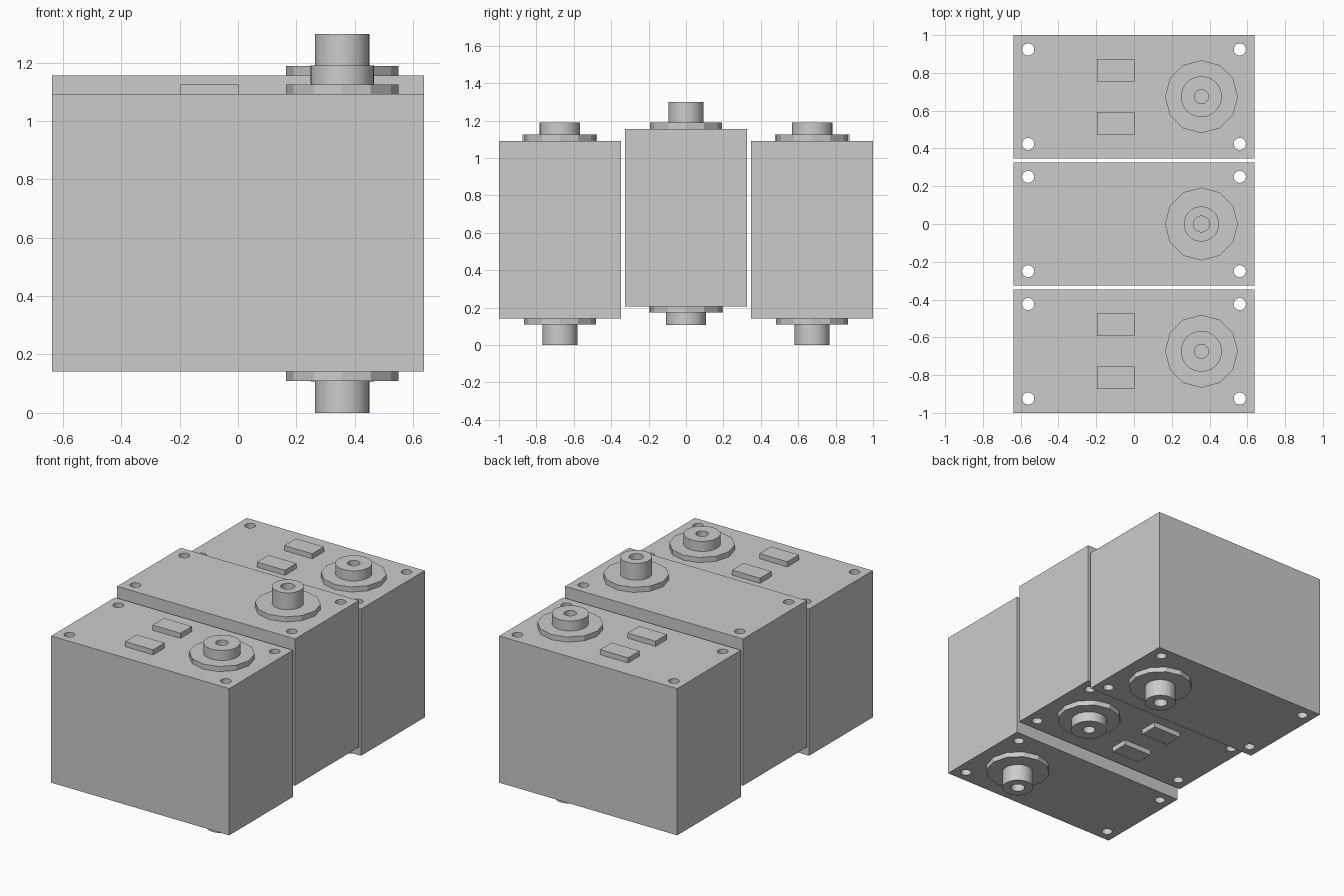
import bpy, bmesh, math
from mathutils import Matrix, Vector

cube = bpy.data.objects.get("Cube")
if cube:
    bpy.data.objects.remove(cube, do_unlink=True)

grey = bpy.data.materials.new("light grey")
grey.use_nodes = True
COLOR = (0.6, 0.6, 0.6, 1)
grey.diffuse_color = COLOR
grey.node_tree.nodes["Principled BSDF"].inputs["Base Color"].default_value = COLOR

LENGTH, WIDTH, HEIGHT = 1.275, 0.652, 0.95
HOLE_X, HOLE_Y = 0.56, 0.25
SHAFT_X = 0.357


def finish(name, bm, smooth=False):
    bmesh.ops.recalc_face_normals(bm, faces=bm.faces)
    mesh = bpy.data.meshes.new(name)
    bm.to_mesh(mesh)
    bm.free()
    mesh.materials.append(grey)
    obj = bpy.data.objects.new(name, mesh)
    bpy.context.collection.objects.link(obj)
    if smooth:
        bpy.ops.object.select_all(action='DESELECT')
        obj.select_set(True)
        bpy.context.view_layer.objects.active = obj
        bpy.ops.object.shade_smooth_by_angle(angle=math.radians(30))
    return obj


def add_box(bm, center, size):
    bmesh.ops.create_cube(bm, size=1, matrix=Matrix.LocRotScale(Vector(center), None, Vector(size)))


def add_cylinder(bm, x, y, z0, z1, radius, sides):
    bmesh.ops.create_cone(bm, cap_ends=True, segments=sides, radius1=radius, radius2=radius,
                          depth=abs(z1 - z0), matrix=Matrix.Translation((x, y, (z0 + z1) / 2)))


def make_hub(name, y, base, end, radius, bore):
    """Round boss with a blind bore, spun from its half profile."""
    bm = bmesh.new()
    floor = base + (end - base) * 0.1
    profile = [(radius, base), (radius, end), (bore, end), (bore, floor), (0, floor)]
    verts = [bm.verts.new((SHAFT_X + r, y, z)) for r, z in profile]
    edges = [bm.edges.new(pair) for pair in zip(verts, verts[1:])]
    bmesh.ops.spin(bm, geom=verts + edges, cent=(SHAFT_X, y, 0), axis=(0, 0, 1),
                   angle=math.tau, steps=40)
    bmesh.ops.remove_doubles(bm, verts=bm.verts, dist=0.0005)
    finish(name, bm, smooth=True)


def make_body(name, y, bottom):
    """Block with a screw hole running through each corner."""
    bm = bmesh.new()
    add_box(bm, (0, y, bottom + HEIGHT / 2), (LENGTH, WIDTH, HEIGHT))
    body = finish(name, bm)
    bm = bmesh.new()
    for sx in (-1, 1):
        for sy in (-1, 1):
            add_cylinder(bm, sx * HOLE_X, y + sy * HOLE_Y, bottom - 0.1, bottom + HEIGHT + 0.1, 0.032, 24)
    cutter = finish("hole_cutter", bm)
    cutter.hide_render = True
    mod = body.modifiers.new("holes", 'BOOLEAN')
    mod.operation, mod.solver, mod.object = 'DIFFERENCE', 'EXACT', cutter
    bpy.ops.object.select_all(action='DESELECT')
    body.select_set(True)
    bpy.context.view_layer.objects.active = body
    bpy.ops.object.modifier_apply(modifier=mod.name)
    bpy.data.objects.remove(cutter, do_unlink=True)
    bpy.ops.object.shade_smooth_by_angle(angle=math.radians(30))


def make_unit(prefix, y, bottom, flipped):
    """One housing; the short hub and two pads share a side, the long hub is opposite."""
    make_body(prefix + "_body", y, bottom)
    top = bottom + HEIGHT
    pad_face, pad_dir = (bottom, -1) if flipped else (top, 1)
    long_face, long_dir = (top, 1) if flipped else (bottom, -1)

    # twelve-sided flanges on both ends
    for label, face, d in (("short", pad_face, pad_dir), ("long", long_face, long_dir)):
        bm = bmesh.new()
        add_cylinder(bm, SHAFT_X, y, face, face + d * 0.033, 0.193, 12)
        finish(f"{prefix}_{label}_flange", bm)

    # bored hubs
    make_hub(prefix + "_short_hub", y, pad_face + pad_dir * 0.03, pad_face + pad_dir * 0.098, 0.108, 0.037)
    make_hub(prefix + "_long_hub", y, long_face + long_dir * 0.03, long_face + long_dir * 0.142, 0.093, 0.042)

    # rectangular pads
    for i, offset in enumerate((-0.14, 0.14)):
        bm = bmesh.new()
        add_box(bm, (-0.097, y + offset, pad_face + pad_dir * 0.0165), (0.2, 0.118, 0.033))
        finish(f"{prefix}_pad_{i + 1}", bm)


make_unit("front", -0.674, 0.142, False)
make_unit("middle", 0, 0.206, True)
make_unit("back", 0.674, 0.142, False)
